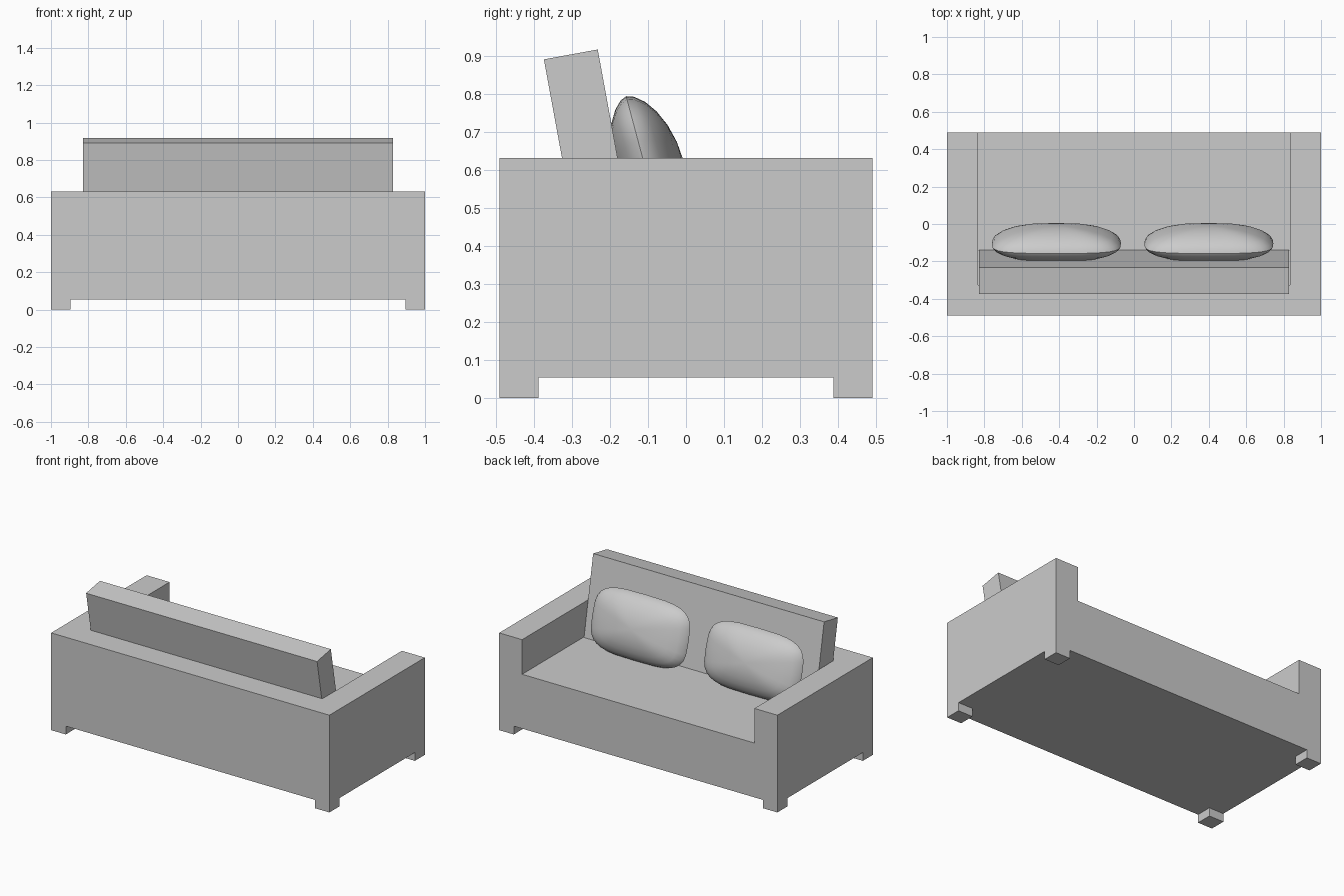
import bpy, bmesh, math
from mathutils import Matrix, Vector

if "Cube" in bpy.data.objects:
    bpy.data.objects.remove(bpy.data.objects["Cube"], do_unlink=True)

fabric = bpy.data.materials.new("light_grey_fabric")
fabric.use_nodes = True
GREY = (0.6, 0.6, 0.6, 1)
fabric.diffuse_color = GREY
fabric.node_tree.nodes["Principled BSDF"].inputs["Base Color"].default_value = GREY


def add_object(name, bm):
    bmesh.ops.recalc_face_normals(bm, faces=bm.faces[:])
    mesh = bpy.data.meshes.new(name)
    bm.to_mesh(mesh)
    bm.free()
    mesh.materials.append(fabric)
    obj = bpy.data.objects.new(name, mesh)
    bpy.context.collection.objects.link(obj)
    return obj


def box(name, lo, hi):
    lo, hi = Vector(lo), Vector(hi)
    bm = bmesh.new()
    bmesh.ops.create_cube(bm, size=1, matrix=Matrix.Translation((lo + hi) / 2)
                          @ Matrix.Diagonal((*(hi - lo), 1)))
    return add_object(name, bm)


def carve(target, lo, hi):
    """Cut a box-shaped space out of the target."""
    cutter = box("cutter", lo, hi)
    cutter.hide_render = True
    mod = target.modifiers.new("carve", 'BOOLEAN')
    mod.operation, mod.solver, mod.object = 'DIFFERENCE', 'EXACT', cutter
    bpy.context.view_layer.objects.active = target
    bpy.ops.object.modifier_apply(modifier=mod.name)
    bpy.data.objects.remove(cutter, do_unlink=True)


# Frame: one block with the seat well and the spaces between the feet carved out
frame = box("sofa_frame", (-1, -0.49, 0), (1, 0.49, 0.632))
carve(frame, (-0.835, -0.325, 0.407), (0.835, 0.8, 1))
carve(frame, (-0.895, -0.8, -0.2), (0.895, 0.8, 0.054))
carve(frame, (-1.3, -0.388, -0.2), (1.3, 0.388, 0.054))
bm = bmesh.new()
bm.from_mesh(frame.data)
bmesh.ops.dissolve_limit(bm, angle_limit=0.01, verts=bm.verts[:], edges=bm.edges[:])
bm.to_mesh(frame.data)
bm.free()

# Backrest: leaning slab whose foot is sunk into the seat
backrest = box("backrest", (-0.83, -0.072, -0.55), (0.83, 0.072, 0))
backrest.location = (0, -0.303, 0.904)
backrest.rotation_euler.x = math.radians(10.4)


# Cushions: rounded-rectangle outline, bulging to the front and back
def cushion(name, x):
    W, H, SEG, RINGS = 0.345, 0.203, 32, 6
    bm = bmesh.new()

    def ring(phi, depth):
        r, verts = math.sin(phi), []
        for i in range(SEG):
            a = 2 * math.pi * i / SEG
            c, s = math.cos(a), math.sin(a)
            verts.append(bm.verts.new((
                W * r * math.copysign(abs(c) ** 0.55, c),
                depth * math.cos(phi) ** 1.2 if phi < 1.57 else 0,
                H * r * math.copysign(abs(s) ** 0.55, s))))
        return verts

    step = math.pi / 2 / RINGS
    rings = [ring(k * step, 0.102) for k in range(1, RINGS + 1)]
    rings += [ring(k * step, -0.085) for k in range(RINGS - 1, 0, -1)]
    for a, b in zip(rings, rings[1:]):
        for i in range(SEG):
            j = (i + 1) % SEG
            bm.faces.new((a[i], a[j], b[j], b[i]))
    for loop, y in ((rings[0], 0.102), (rings[-1], -0.085)):
        pole = bm.verts.new((0, y, 0))
        for i in range(SEG):
            bm.faces.new((pole, loop[i], loop[(i + 1) % SEG]))
    obj = add_object(name, bm)
    obj.location = (x, -0.105, 0.598)
    obj.rotation_euler.x = math.radians(15)
    bpy.ops.object.select_all(action='DESELECT')
    obj.select_set(True)
    bpy.context.view_layer.objects.active = obj
    bpy.ops.object.shade_smooth_by_angle(angle=math.radians(40))


cushion("left_cushion", 0.40)
cushion("right_cushion", -0.415)
